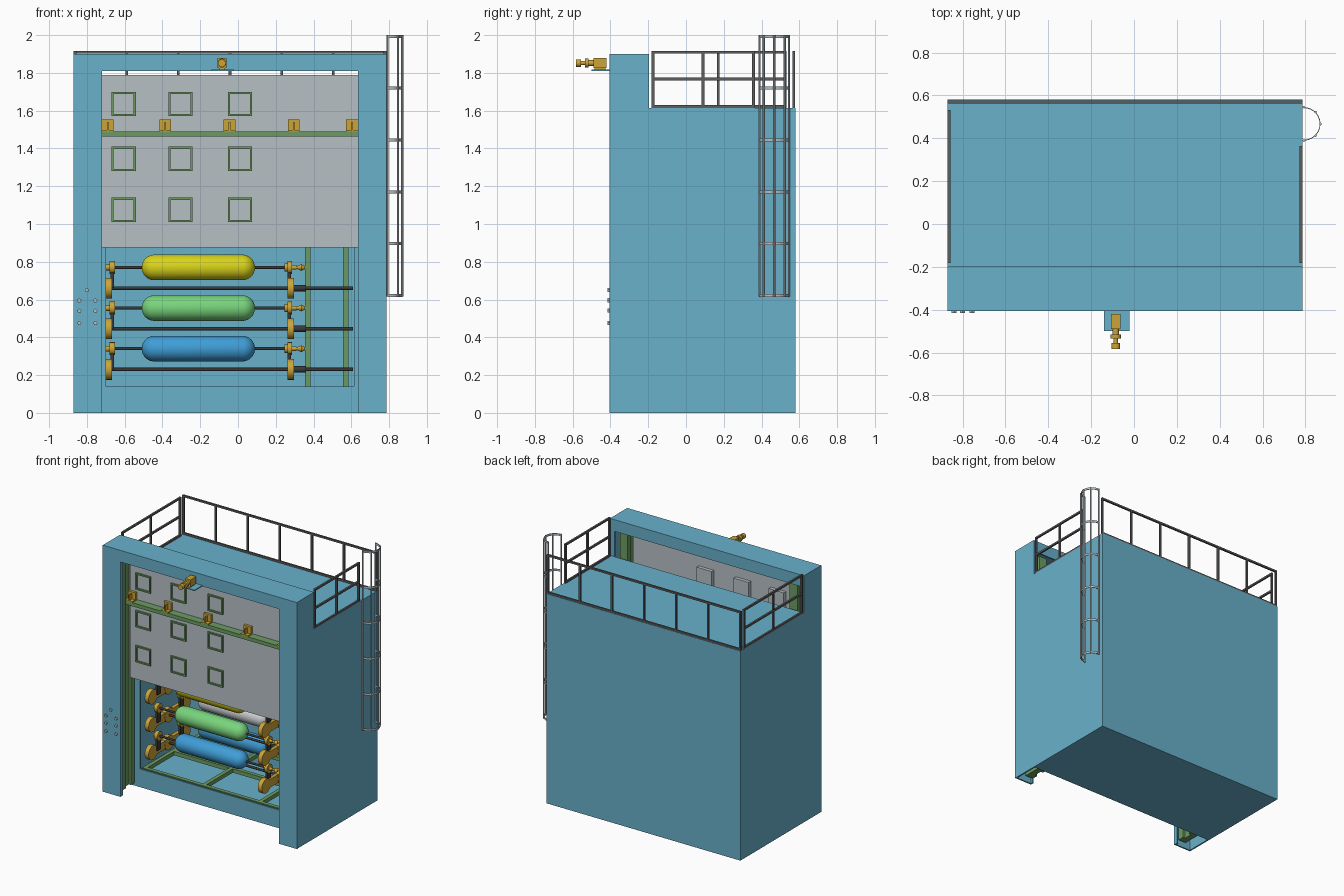
import bpy, bmesh, math
from mathutils import Vector, Matrix

cube = bpy.data.objects.get("Cube")
if cube:
    bpy.data.objects.remove(cube, do_unlink=True)


def material(name, r, g, b):
    m = bpy.data.materials.new(name)
    m.use_nodes = True
    m.diffuse_color = (r, g, b, 1)
    m.node_tree.nodes["Principled BSDF"].inputs["Base Color"].default_value = (r, g, b, 1)
    return m


BLUE = material("cabinet blue", 0.14, 0.44, 0.60)
GREY = material("panel grey", 0.47, 0.53, 0.56)
GREEN = material("frame green", 0.15, 0.33, 0.12)
GOLD = material("machine gold", 0.60, 0.37, 0.04)
BLACK = material("shaft black", 0.04, 0.04, 0.04)
RAIL = material("railing grey", 0.11, 0.11, 0.11)
YELLOW = material("roll yellow", 0.70, 0.66, 0.01)
LIME = material("roll green", 0.19, 0.66, 0.20)
SKY = material("roll blue", 0.05, 0.34, 0.68)
WHITE = material("roll white", 0.65, 0.67, 0.68)


def finish(name, bm, mat, smooth=False):
    me = bpy.data.meshes.new(name)
    bmesh.ops.recalc_face_normals(bm, faces=bm.faces)
    bm.to_mesh(me)
    bm.free()
    me.materials.append(mat)
    ob = bpy.data.objects.new(name, me)
    bpy.context.collection.objects.link(ob)
    if smooth:
        bpy.ops.object.select_all(action='DESELECT')
        ob.select_set(True)
        bpy.context.view_layer.objects.active = ob
        bpy.ops.object.shade_smooth_by_angle()
    return ob


def add_box(bm, x, y, z):
    """Box between (low, high) limits on each axis."""
    lo, hi = Vector((x[0], y[0], z[0])), Vector((x[1], y[1], z[1]))
    mat = Matrix.Translation((lo + hi) / 2) @ Matrix.Diagonal((*(hi - lo), 1))
    bmesh.ops.create_cube(bm, size=1, matrix=mat)


def boxes(name, mat, *limits):
    bm = bmesh.new()
    for lim in limits:
        add_box(bm, *lim)
    return finish(name, bm, mat)


def add_rod(bm, a, b, r, r2=None, sides=16):
    a, b = Vector(a), Vector(b)
    rot = (b - a).to_track_quat('Z', 'Y').to_matrix().to_4x4()
    bmesh.ops.create_cone(bm, cap_ends=True, segments=sides, radius1=r,
                          radius2=r if r2 is None else r2, depth=(b - a).length,
                          matrix=Matrix.Translation((a + b) / 2) @ rot)


def rods(name, mat, *specs, sides=16):
    bm = bmesh.new()
    for s in specs:
        add_rod(bm, *s, sides=sides)
    return finish(name, bm, mat, smooth=sides > 8)


def capsule(name, mat, x0, x1, y, z, r):
    bm = bmesh.new()
    bmesh.ops.create_uvsphere(bm, u_segments=28, v_segments=15, radius=r)
    half = (x1 - x0) / 2 - r
    for v in bm.verts:
        v.co.z += math.copysign(half, v.co.z)
    bmesh.ops.transform(bm, verts=bm.verts, matrix=Matrix.Translation(
        ((x0 + x1) / 2, y, z)) @ Matrix.Rotation(math.pi / 2, 4, 'Y'))
    finish(name, bm, mat, smooth=True)


L, R, FRONT, MID, BACK = -0.87, 0.785, -0.405, -0.195, 0.58
T, ROOF, TOP = 0.012, 1.615, 1.9
IN_L, IN_R = -0.72, 0.635

# Cabinet shell: floor, roof, back, sides and front wall with an opening
boxes("cabinet_shell", BLUE,
      ((L, R), (MID, BACK), (0, T)),
      ((L, R), (MID, BACK), (ROOF - T, ROOF)),
      ((L, R), (BACK - T, BACK), (0, ROOF)),
      ((L, L + T), (MID, BACK), (0, ROOF)),
      ((R - T, R), (MID, BACK), (0, ROOF)),
      ((L, R), (MID, MID + T), (0, 0.14)),
      ((L, R), (MID, MID + T), (1.4, ROOF)),
      ((L, -0.7), (MID, MID + T), (0.14, 1.4)),
      ((0.615, R), (MID, MID + T), (0.14, 1.4)))

# Front portal: hollow posts open on the inside, and a top beam
portal = [((L, R), (FRONT, MID), (TOP - T, TOP)),
          ((IN_L, IN_R), (FRONT, FRONT + T), (1.81, TOP)),
          ((L, R), (MID - T, MID), (1.81, TOP))]
for outer, inner, s in ((L, IN_L, 1), (R, IN_R, -1)):
    portal += [(sorted((outer, outer + s * T)), (FRONT, MID), (0, TOP)),
               (sorted((outer, inner)), (FRONT, FRONT + T), (0, TOP)),
               (sorted((inner, inner - s * T)), (FRONT, FRONT + 0.03), (0, TOP)),
               (sorted((outer, outer + s * 0.04)), (MID - T, MID), (ROOF, TOP))]
boxes("front_portal", BLUE, *portal)

# Green guide columns for the sliding door
for side, inner, s in (("right", IN_L, -1), ("left", IN_R, 1)):
    a, b = inner + s * 0.013, inner + s * 0.08
    boxes(side + "_guide_column", GREEN,
          (sorted((a + s * 0.02, b)), (-0.37, -0.215), (0.03, 1.8)),
          (sorted((a, b)), (-0.37, -0.32), (0.03, 1.8)),
          (sorted((a, b)), (-0.255, -0.215), (0.03, 1.8)))

# Sliding door, its window frames and its cross beam
boxes("sliding_door", GREY, ((IN_L, IN_R), (-0.285, -0.262), (0.875, 1.79)))
frames, pockets = [], []
for cx in (-0.605, -0.305, 0.01):
    for cz in (1.635, 1.345, 1.075):
        o, w, y = 0.064, 0.011, (-0.297, -0.28)
        for s in (-1, 1):
            edge = sorted((s * o, s * (o - w)))
            frames += [((cx + edge[0], cx + edge[1]), y, (cz - o, cz + o)),
                       ((cx - o, cx + o), y, (cz + edge[0], cz + edge[1]))]
        pockets.append(((cx - o, cx + o), (-0.265, -0.235), (cz - o, cz + o)))
boxes("window_frames", GREEN, *frames)
boxes("window_pockets", GREY, *pockets)
boxes("door_beam", GREEN, ((IN_L, IN_R), (-0.345, -0.285), (1.462, 1.49)))
clamps = []
for x in (-0.69, -0.385, -0.045, 0.295, 0.604):
    clamps += [((x - 0.031, x + 0.031), (-0.31, -0.29), (1.49, 1.552)),
               ((x - 0.031, x + 0.031), (-0.345, -0.29), (1.49, 1.498)),
               ((x - 0.004, x + 0.004), (-0.34, -0.29), (1.49, 1.54))]
boxes("door_clamps", GOLD, *clamps)

# Inner support frame
frame = [((x, x + 0.03), (y, y + 0.03), (0.12, 1.5))
         for x in (0.355, 0.555) for y in (0.2, 0.5)]
frame += [((-0.7, 0.615), (y, y + 0.03), (0.11, 0.14)) for y in (-0.17, 0.18, 0.52)]
frame += [((x, x + 0.03), (-0.17, 0.55), (0.11, 0.14)) for x in (-0.7, -0.2, 0.28, 0.585)]
frame += [((x, x + 0.03), (y, y + 0.03), (T, 0.12)) for x in (-0.7, 0.585) for y in (-0.17, 0.52)]
boxes("support_frame", GREEN, *frame)

# Three turrets, each carrying a front and a rear roll
AXIS = 0.12
REACH = 0.14
for tier, z, front_mat, rear_mat in (("upper", 0.77, YELLOW, YELLOW),
                                     ("middle", 0.555, LIME, WHITE),
                                     ("lower", 0.34, SKY, SKY)):
    za = z - 0.11
    rods(tier + "_axle", BLACK, ((-0.7, AXIS, za), (0.61, AXIS, za), 0.009),
         ((0.29, AXIS, za), (0.36, AXIS, za), 0.017))
    for x in (-0.685, 0.28):
        bm = bmesh.new()
        add_box(bm, (x - 0.014, x + 0.014), (AXIS - 0.2, AXIS + 0.2), (za - 0.032, za + 0.032))
        for y in (AXIS - 0.2, AXIS, AXIS + 0.2):
            add_rod(bm, (x - 0.017, y, za), (x + 0.017, y, za), 0.055, None, 20)
        finish(tier + "_turret_arm", bm, GOLD, smooth=True)
    for place, y, mat in (("front", AXIS - REACH, front_mat), ("rear", AXIS + REACH, rear_mat)):
        label = tier + "_" + place
        capsule(label + "_roll", mat, -0.51, 0.09, y, z, 0.068)
        rods(label + "_spindle", BLACK, ((-0.66, y, z), (0.25, y, z), 0.008))
        rods(label + "_chucks", GOLD,
             ((-0.7, y, z), (-0.68, y, z), 0.015), ((-0.68, y, z), (-0.652, y, z), 0.034),
             ((0.245, y, z), (0.262, y, z), 0.022), ((0.262, y, z), (0.285, y, z), 0.034),
             ((0.285, y, z), (0.31, y, z), 0.012), ((0.31, y, z), (0.335, y, z), 0.006, 0.018),
             ((0.335, y, z), (0.355, y, z), 0.018, 0.008))
        boxes(label + "_chuck_levers", BLACK,
              ((-0.675, -0.657), (y - 0.02, y + 0.02), (za, z - 0.02)),
              ((0.262, 0.28), (y - 0.02, y + 0.02), (za, z - 0.02)))

# Roof railings
H, P = 1.91, 0.007


def rail_post(x, y):
    return ((x - P, x + P), (y - P, y + P), (ROOF, H))


def railing(name, x, ys):
    bars = [rail_post(x, y) for y in ys]
    bars += [((x - P, x + P), (ys[0] - P, ys[-1] + P), (z - P, z + P)) for z in (H, 1.768, ROOF + P)]
    boxes(name, RAIL, *bars)


railing("left_railing", R - P, (-0.175, 0.09, 0.357))
railing("right_railing", L + P, (-0.175, 0.17, 0.525))
boxes("back_railing", RAIL, ((L, R), (0.563, 0.577), (H - P, H + P)),
      ((L, R), (0.563, 0.577), (ROOF, ROOF + 2 * P)),
      *[rail_post(L + P + i * (R - L - 2 * P) / 6, 0.57) for i in range(7)])

# Ladder cage: semicircular hoops joined by upright bars
CX, CY, RAD = 0.792, 0.467, 0.078
bm = bmesh.new()
for i in range(6):
    z = 0.622 + i * 0.2742
    pts = [(CX + RAD * math.cos(a), CY + RAD * math.sin(a))
           for a in (math.pi * (k / 14 - 0.5) for k in range(15))]
    for (ax, ay), (bx, by) in zip(pts, pts[1:]):
        bm.faces.new([bm.verts.new(c) for c in (
            (ax, ay, z - 0.008), (bx, by, z - 0.008), (bx, by, z + 0.008), (ax, ay, z + 0.008))])
bmesh.ops.remove_doubles(bm, verts=bm.verts, dist=0.0005)
hoops = finish("ladder_hoops", bm, GREY)
hoops.modifiers.new("thickness", 'SOLIDIFY').thickness = 0.004
rods("ladder_uprights", GREY, *[
    ((CX + RAD * math.cos(a), CY + RAD * math.sin(a), 0.615),
     (CX + RAD * math.cos(a), CY + RAD * math.sin(a), 2.0), 0.006)
    for a in (math.pi * (k / 4 - 0.5) for k in range(5))], sides=8)

# Front bracket with its small motor
boxes("motor_bracket", BLUE, ((-0.14, -0.02), (-0.5, FRONT), (1.81, 1.817)))
boxes("motor_body", GOLD, ((-0.108, -0.062), (-0.49, -0.42), (1.825, 1.88)),
      ((-0.1, -0.07), (-0.485, -0.425), (1.817, 1.825)))
X, Z = -0.085, 1.852
rods("motor_nose", GOLD, ((X, -0.515, Z), (X, -0.49, Z), 0.015),
     ((X, -0.535, Z), (X, -0.515, Z), 0.024), ((X, -0.555, Z), (X, -0.535, Z), 0.011),
     ((X, -0.583, Z), (X, -0.555, Z), 0.02))

# Control buttons on the right post
spots = [(-0.8, 0.65)] + [(x, z) for x in (-0.84, -0.755) for z in (0.595, 0.54, 0.475)]
rods("control_buttons", GREY, *[((x, FRONT - 0.01, z), (x, FRONT, z), 0.012) for x, z in spots], sides=5)
